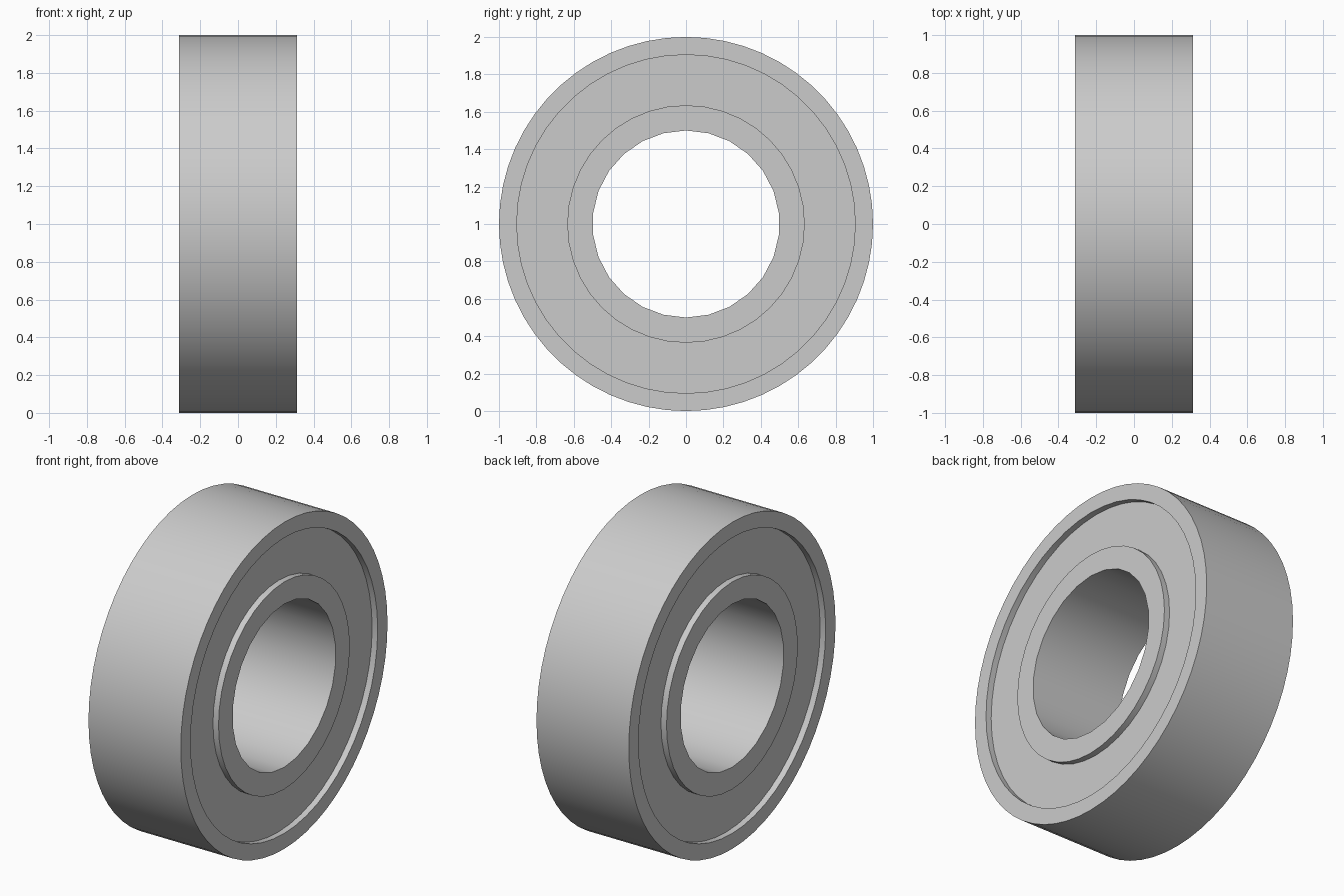
import bpy, bmesh, math

cube = bpy.data.objects.get("Cube")
if cube:
    bpy.data.objects.remove(cube, do_unlink=True)

HALF_WIDTH = 0.3125
RECESS = 0.0375
CENTRE_Z = 1.0

steel = bpy.data.materials.new("steel_grey")
steel.use_nodes = True
GREY = (0.6, 0.6, 0.6, 1)
steel.diffuse_color = GREY
steel.node_tree.nodes["Principled BSDF"].inputs["Base Color"].default_value = GREY


def circle(bm, x, radius, sides):
    """Closed loop of edges around the x axis, starting at the top."""
    verts = []
    for i in range(sides):
        a = math.tau * i / sides
        verts.append(bm.verts.new((x, radius * math.sin(a), radius * math.cos(a))))
    edges = [bm.edges.new((verts[i - 1], verts[i])) for i in range(sides)]
    return verts, edges


def ring(name, outer, inner, half, outer_sides, inner_sides):
    """Solid tube with flat annular ends and smooth walls."""
    bm = bmesh.new()
    ends = {-half: [], half: []}
    for radius, sides in ((outer, outer_sides), (inner, inner_sides)):
        a, edges_a = circle(bm, -half, radius, sides)
        b, edges_b = circle(bm, half, radius, sides)
        ends[-half] += edges_a
        ends[half] += edges_b
        for i in range(sides):
            quad = (a[i - 1], a[i], b[i], b[i - 1])
            bm.faces.new(quad if radius == outer else quad[::-1])
    for edges in ends.values():
        bmesh.ops.triangle_fill(bm, use_beauty=True, edges=edges)
    bmesh.ops.recalc_face_normals(bm, faces=bm.faces)
    # merge the end triangles where they form clean quads
    caps = [f for f in bm.faces if abs(f.normal.x) > 0.9]
    bmesh.ops.join_triangles(bm, faces=caps, angle_face_threshold=0.1,
                             angle_shape_threshold=1.0)
    mesh = bpy.data.meshes.new(name)
    bm.to_mesh(mesh)
    bm.free()
    mesh.materials.append(steel)
    obj = bpy.data.objects.new(name, mesh)
    obj.location.z = CENTRE_Z
    bpy.context.collection.objects.link(obj)
    bpy.ops.object.select_all(action='DESELECT')
    obj.select_set(True)
    bpy.context.view_layer.objects.active = obj
    bpy.ops.object.shade_smooth_by_angle(angle=math.radians(35))
    return obj


# Outer race, inner race, and the recessed shield between them
ring("outer_race", 1.0, 0.905, HALF_WIDTH, 60, 52)
ring("inner_race", 0.635, 0.5, HALF_WIDTH, 40, 26)
ring("shield", 0.905, 0.635, HALF_WIDTH - RECESS, 52, 40)
